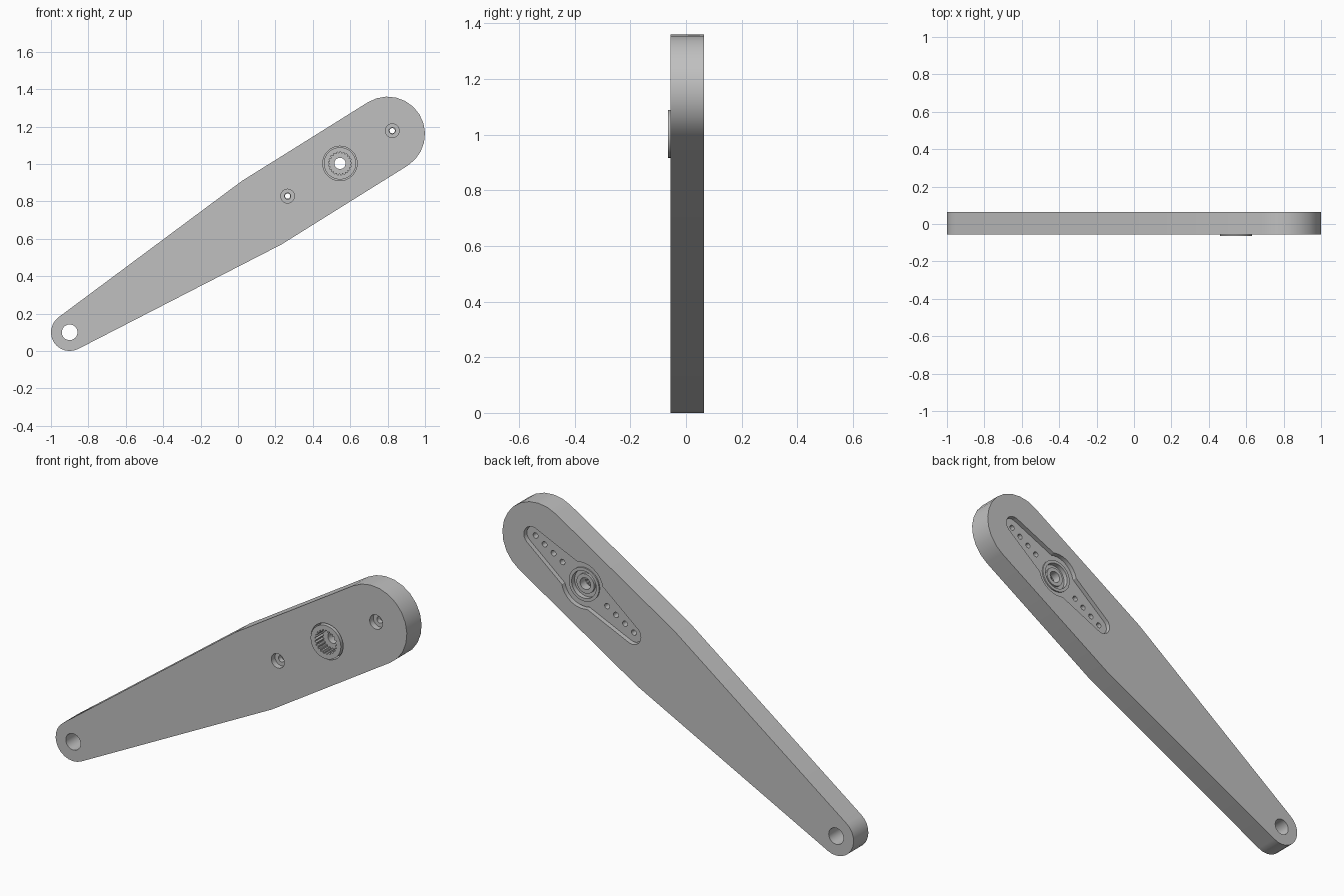
import bpy
import bmesh
from math import sin, cos, radians, pi
from mathutils import Vector

cube = bpy.data.objects.get("Cube")
if cube:
    bpy.data.objects.remove(cube)

grey = bpy.data.materials.new("grey plastic")
grey.use_nodes = True
COLOUR = (0.53, 0.53, 0.53, 1)
grey.diffuse_color = COLOUR
grey.node_tree.nodes["Principled BSDF"].inputs["Base Color"].default_value = COLOUR

FRONT, BACK = -0.055, 0.065
FLOOR = 0.0
HUB = Vector((0.545, 1.003))
TILT = radians(32)
ALONG = Vector((cos(TILT), sin(TILT)))
ACROSS = Vector((-sin(TILT), cos(TILT)))


def arc(centre, radius, start, end, steps):
    """Points on an arc, angles in degrees."""
    angles = [radians(start + (end - start) * i / steps) for i in range(steps + 1)]
    return [Vector(centre) + radius * Vector((cos(a), sin(a))) for a in angles]


def circle(centre, radius, steps=32):
    return arc(centre, radius, 0, 360, steps)[:-1]


def on_arm(u, v=0):
    """Point measured along and across the wide end of the arm from the hub."""
    return HUB + ALONG * u + ACROSS * v


def plate(name, outline, y0, y1):
    """Extrude an x-z outline from y0 to y1."""
    bm = bmesh.new()
    face = bm.faces.new([bm.verts.new((p.x, y0, p.y)) for p in outline])
    top = bmesh.ops.extrude_face_region(bm, geom=[face])["geom"]
    verts = [g for g in top if isinstance(g, bmesh.types.BMVert)]
    bmesh.ops.translate(bm, verts=verts, vec=(0, y1 - y0, 0))
    bmesh.ops.recalc_face_normals(bm, faces=bm.faces)
    mesh = bpy.data.meshes.new(name)
    bm.to_mesh(mesh)
    bm.free()
    mesh.materials.append(grey)
    obj = bpy.data.objects.new(name, mesh)
    bpy.context.collection.objects.link(obj)
    return obj


def select(obj):
    bpy.ops.object.select_all(action='DESELECT')
    bpy.context.view_layer.objects.active = obj
    obj.select_set(True)


def combine(obj, outline, y0, y1, operation='DIFFERENCE'):
    """Cut or join an extruded outline, then discard the helper."""
    tool = plate("helper", outline, y0, y1)
    tool.hide_render = True
    mod = obj.modifiers.new("combine", 'BOOLEAN')
    mod.operation = operation
    mod.solver = 'EXACT'
    mod.object = tool
    select(obj)
    bpy.ops.object.modifier_apply(modifier=mod.name)
    bpy.data.objects.remove(tool)


def horn_outline(gap):
    """Double-ended tapered horn with a round middle, grown by gap."""
    local = []
    for turn in (0, 180):
        tip = Vector((0.335 * cos(radians(turn)), 0))
        local += arc(tip, 0.045 + gap, turn - 80, turn + 80, 10)
        local += arc((0, 0), 0.115 + gap, turn + 44, turn + 136, 10)
    return [on_arm(p.x, p.y) for p in local]


# Arm: wide rounded end, straight section, taper to the narrow rounded end
wide = (0.8, 1.16)
bend = Vector((0.126, 0.739))
outline = arc(wide, 0.2, -58, 122, 12)
outline.append(bend + ACROSS * 0.2)
outline += arc((-0.9, 0.1), 0.1, 126, 298, 12)
outline.append(bend - ACROSS * 0.2)
arm = plate("arm", outline, FRONT, BACK)

# Pocket for the horn, hub opening and pivot hole
combine(arm, horn_outline(0.004), FLOOR, BACK + 0.1)
combine(arm, circle(HUB, 0.092, 40), -0.2, FLOOR + 0.01)
combine(arm, circle((-0.9, 0.1), 0.042), -0.2, 0.2)

# Stepped screw holes
for side in (-1, 1):
    spot = on_arm(side * 0.33)
    combine(arm, circle(spot, 0.037, 24), -0.2, -0.025)
    combine(arm, circle(spot, 0.017, 20), -0.2, 0.2)

# Horn set into the back, with its hub reaching through to the front
horn = plate("servo_horn", horn_outline(0), FLOOR + 0.001, 0.045)
combine(horn, circle(HUB, 0.086, 40), -0.065, 0.052, 'UNION')

# Toothed bore in front, stepped recess behind, screw hole through the middle
TEETH = 21
spline = []
for i in range(TEETH * 4):
    a = 2 * pi * i / (TEETH * 4)
    r = 0.062 if i % 4 < 2 else 0.054
    spline.append(HUB + r * Vector((cos(a), sin(a))))
combine(horn, spline, -0.2, -0.005)
combine(horn, circle(HUB, 0.07), 0.028, 0.2)
combine(horn, circle(HUB, 0.03, 24), -0.2, 0.2)

# Raised lip around the screw hole
lip = plate("hub_lip", circle(HUB, 0.05), 0.027, 0.04)
combine(lip, circle(HUB, 0.03, 24), -0.2, 0.2)

# Rows of small holes along both horn arms
for side in (-1, 1):
    for i in range(4):
        combine(horn, circle(on_arm(side * (0.15 + 0.06 * i)), 0.014, 16), -0.2, 0.2)

for obj in (arm, horn, lip):
    select(obj)
    bpy.ops.object.shade_smooth_by_angle(angle=radians(25))
